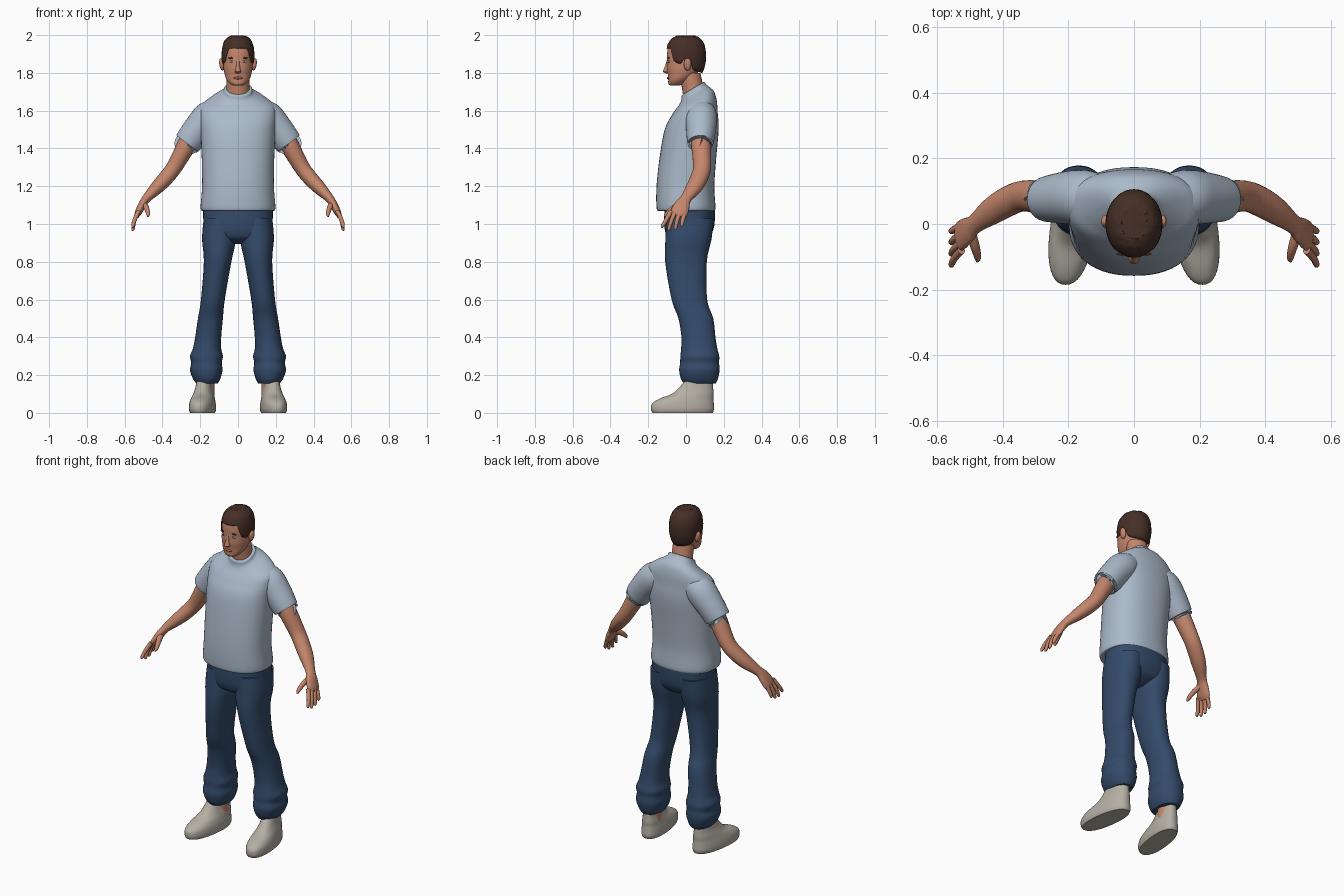
import bpy
import bmesh
import math
import random
from mathutils import Vector, Matrix

random.seed(4)
if "Cube" in bpy.data.objects:
    bpy.data.objects.remove(bpy.data.objects["Cube"])


def material(name, *rgb):
    mat = bpy.data.materials.new(name)
    mat.use_nodes = True
    mat.diffuse_color = (*rgb, 1)
    node = next(n for n in mat.node_tree.nodes if n.type == 'BSDF_PRINCIPLED')
    node.inputs["Base Color"].default_value = (*rgb, 1)
    return mat


skin = material("skin", .56, .24, .15)
cloth = material("pale blue cotton", .41, .49, .59)
denim = material("dark denim", .034, .07, .145)
canvas = material("shoe canvas", .46, .43, .37)
brown = material("brown hair", .06, .028, .02)
lip = material("lip", .42, .14, .1)
white = material("eye white", .6, .6, .6)
iris = material("iris", .06, .11, .16)


def finish(name, bm, mat, mirror=False):
    """Turn a bmesh into a smooth object, optionally mirrored across x."""
    bmesh.ops.recalc_face_normals(bm, faces=bm.faces)
    mesh = bpy.data.meshes.new(name)
    bm.to_mesh(mesh)
    bm.free()
    mesh.materials.append(mat)
    obj = bpy.data.objects.new(name, mesh)
    bpy.context.collection.objects.link(obj)
    bpy.ops.object.select_all(action='DESELECT')
    obj.select_set(True)
    bpy.context.view_layer.objects.active = obj
    bpy.ops.object.shade_smooth_by_angle(angle=math.radians(50))
    if mirror:
        mod = obj.modifiers.new("Mirror", 'MIRROR')
        mod.use_mirror_merge = False
    return obj


def spline(rows, steps):
    """Catmull-Rom interpolation of every column in the rows."""
    rows = [Vector(r) for r in rows]
    ends = [rows[0]] + rows + [rows[-1]]
    out = []
    for a, b, c, d in zip(ends, ends[1:], ends[2:], ends[3:]):
        for i in range(steps):
            t = i / steps
            out.append(b + (c - a) * (t / 2) + (a * 2 - b * 5 + c * 4 - d) * (t * t / 2)
                       + (b * 3 - a - c * 3 + d) * (t ** 3 / 2))
    return out + [rows[-1]]


def bridge(bm, rings):
    n = len(rings[0])
    for lo, hi in zip(rings, rings[1:]):
        for i in range(n):
            j = (i + 1) % n
            bm.faces.new((lo[i], lo[j], hi[j], hi[i]))


def power(v, p):
    return math.copysign(abs(v) ** (2 / p), v)


def skin_rings(name, frames, mat, mirror, p, sides):
    """Bridge superelliptic rings given as (centre, axis, axis)."""
    bm = bmesh.new()
    angles = [math.tau * i / sides for i in range(sides)]
    rings = [[bm.verts.new(c + u * power(math.cos(a), p) + v * power(math.sin(a), p))
              for a in angles] for c, u, v in frames]
    bridge(bm, rings)
    bm.faces.new(rings[0])
    bm.faces.new(rings[-1])
    return finish(name, bm, mat, mirror)


def stack(name, rows, mat, mirror=False, p=2, sides=40):
    """Level rings: x, y, z, half width, half depth, slope towards the back."""
    frames = [(Vector(r[:3]), Vector((r[3], 0, 0)), Vector((0, r[4], r[4] * r[5])))
              for r in spline(rows, 5)]
    return skin_rings(name, frames, mat, mirror, p, sides)


def level(rows, x=0):
    """Fill in x and a zero slope for rows of z, y, half width, half depth."""
    return [(x, y, z, w, d, 0) for z, y, w, d in rows]


def tube(name, rows, mat, sides=24):
    """Mirrored limb along a path: x, y, z, thickness, depth."""
    pts = spline(rows, 5)
    frames = []
    for i, r in enumerate(pts):
        ahead = Vector(pts[min(i + 1, len(pts) - 1)][:3])
        t = (ahead - Vector(pts[max(i - 1, 0)][:3])).normalized()
        v = Vector((0, 1, 0))
        v = (v - t * v.dot(t)).normalized()
        frames.append((Vector(r[:3]), v.cross(t) * r[3], v * r[4]))
    return skin_rings(name, frames, mat, True, 2, sides)


def ball(name, centre, size, mat, mirror=False, turn=0):
    bm = bmesh.new()
    place = Matrix.Translation(centre) @ Matrix.Rotation(turn, 4, 'Y') @ Matrix.Diagonal((*size, 1))
    bmesh.ops.create_uvsphere(bm, u_segments=20, v_segments=12, radius=1, matrix=place)
    return finish(name, bm, mat, mirror)


# Shirt: body with a sloping neckline, and sleeves
stack("shirt_body", [
    (0, 0, 1.07, .185, .145, 0), (0, 0, 1.085, .198, .156, 0),
    (0, -.003, 1.2, .19, .153, 0), (0, .01, 1.35, .192, .15, 0),
    (0, .03, 1.5, .198, .143, 0), (0, .046, 1.58, .203, .122, .05),
    (0, .055, 1.63, .192, .108, .2), (0, .055, 1.667, .14, .092, .4),
    (0, .042, 1.695, .084, .068, .6), (0, .037, 1.715, .073, .061, .6),
    (0, .037, 1.718, .064, .053, .6)], cloth, p=2.3, sides=56)
tube("sleeve", [
    (.09, .075, 1.61, .06, .07), (.15, .08, 1.568, .085, .084),
    (.205, .08, 1.51, .08, .08), (.262, .076, 1.435, .074, .07),
    (.268, .076, 1.427, .068, .064)], cloth, 32)

# Trousers: hips and bent-kneed legs with loose cuffs
stack("trouser_hips", level([
    (1.1, .02, .186, .134), (1, .018, .183, .133), (.95, .014, .18, .122),
    (.92, .01, .13, .1), (.895, .01, .05, .05)]), denim, p=2.3)
stack("trouser_leg", [
    (.094, .022, 1.03, .088, .125, 0), (.1, .013, .92, .09, .122, 0),
    (.108, 0, .8, .073, .11, 0), (.133, .018, .6, .063, .094, 0),
    (.146, .052, .5, .066, .092, 0), (.158, .066, .4, .069, .09, 0),
    (.164, .07, .34, .075, .096, 0), (.167, .073, .3, .087, .103, 0),
    (.167, .072, .265, .081, .103, 0), (.168, .071, .225, .086, .107, 0),
    (.166, .071, .18, .072, .098, 0), (.164, .073, .155, .056, .084, 0)],
    denim, True, 2.2)

# Ankles and shoes, toes turned slightly out
stack("ankle", level([(.08, .07, .04, .045), (.2, .07, .04, .045)], .165), skin, True)
shoe = stack("shoe", level([
    (0, -.018, .062, .16), (.02, -.018, .068, .167), (.05, -.016, .066, .163),
    (.075, .002, .06, .143), (.1, .035, .053, .111), (.13, .052, .045, .092),
    (.165, .066, .04, .076)], .186), canvas, True, 2.3)
for vert in shoe.data.vertices:
    vert.co.x -= .12 * vert.co.y

# Arms run into the palms, then fingers and thumb
tube("arm", [
    (.225, .08, 1.49, .05, .05), (.27, .08, 1.42, .05, .052),
    (.338, .085, 1.3, .042, .047), (.385, .068, 1.24, .04, .046),
    (.432, .04, 1.19, .035, .042), (.485, 0, 1.135, .023, .03),
    (.508, -.02, 1.1, .021, .041), (.528, -.036, 1.06, .018, .046),
    (.536, -.042, 1.04, .011, .036)], skin)
for i, finger in enumerate(("index", "middle", "ring", "little")):
    base = -.08 + .025 * i
    tip = -.124 + .034 * i
    drop = (.98, .965, .968, .985)[i]
    tube(finger + "_finger", [
        (.526, base, 1.068, .012, .013), (.548, (base + tip) / 2 - .004, 1.02, .011, .011),
        (.556, tip, drop + .01, .009, .009), (.556, tip, drop, .004, .004)], skin, 12)
tube("thumb", [
    (.5, -.02, 1.11, .016, .018), (.485, -.065, 1.085, .014, .016),
    (.476, -.1, 1.055, .011, .011), (.477, -.113, 1.04, .005, .005)], skin, 12)

# Neck and head
stack("neck", level([
    (1.64, .05, .068, .06), (1.71, .038, .061, .058), (1.8, .02, .06, .056)]), skin)
stack("head", level([
    (1.732, -.06, .024, .022), (1.742, -.052, .042, .041), (1.765, -.037, .061, .057),
    (1.79, -.022, .07, .074), (1.82, -.012, .076, .089), (1.86, -.003, .079, .097),
    (1.91, 0, .079, .099), (1.95, 0, .07, .089), (1.98, 0, .04, .055),
    (1.985, 0, .01, .01)]), skin, p=2.15)
ball("ear", (.086, .008, 1.845), (.013, .02, .033), skin, True, .15)

# Face
stack("nose", level([
    (1.798, -.1, .009, .009), (1.806, -.104, .017, .017), (1.815, -.104, .014, .016),
    (1.84, -.1, .009, .01), (1.872, -.095, .007, .005)]), skin, sides=16)
ball("eye", (.032, -.089, 1.86), (.014, .006, .006), white, True)
ball("eye_iris", (.032, -.093, 1.86), (.006, .003, .0055), iris, True)
ball("eyebrow", (.034, -.091, 1.879), (.02, .005, .004), brown, True, .08)
ball("lips", (0, -.093, 1.773), (.024, .008, .007), lip)

# Short hair: a tufted shell whose lower edge follows the hairline
HAIRLINE = ((-1, 1.93), (-.8, 1.93), (-.6, 1.86), (-.3, 1.845), (-.1, 1.875),
            (.2, 1.87), (.4, 1.815), (1, 1.798))


def hairline(s):
    for (a, low), (b, high) in zip(HAIRLINE, HAIRLINE[1:]):
        if s <= b:
            return low + (high - low) * (s - a) / (b - a)
    return HAIRLINE[-1][1]


hair = bmesh.new()
COLUMNS, LEVELS = 48, 16
rings = []
for k in range(LEVELS):
    ring = []
    for i in range(COLUMNS):
        a = math.tau * i / COLUMNS
        low = hairline(math.sin(a))
        z = low + (1.996 - low) * math.sin(math.pi / 2 * k / (LEVELS - 1))
        up = (z - 1.88) / .12
        r = (1 - up ** 2.8) ** (1 / 2.8) if up > 0 else 1 - .4 * up * up
        tuft = random.uniform(-.003, .003) if z > 1.93 else 0
        ring.append(hair.verts.new((.087 * r * math.cos(a), .106 * r * math.sin(a), z + tuft)))
    rings.append(ring)
bridge(hair, rings)
hair.faces.new(rings[-1])
shell = finish("hair", hair, brown)
rim = shell.modifiers.new("Thickness", 'SOLIDIFY')
rim.thickness = .012
rim.offset = -1
